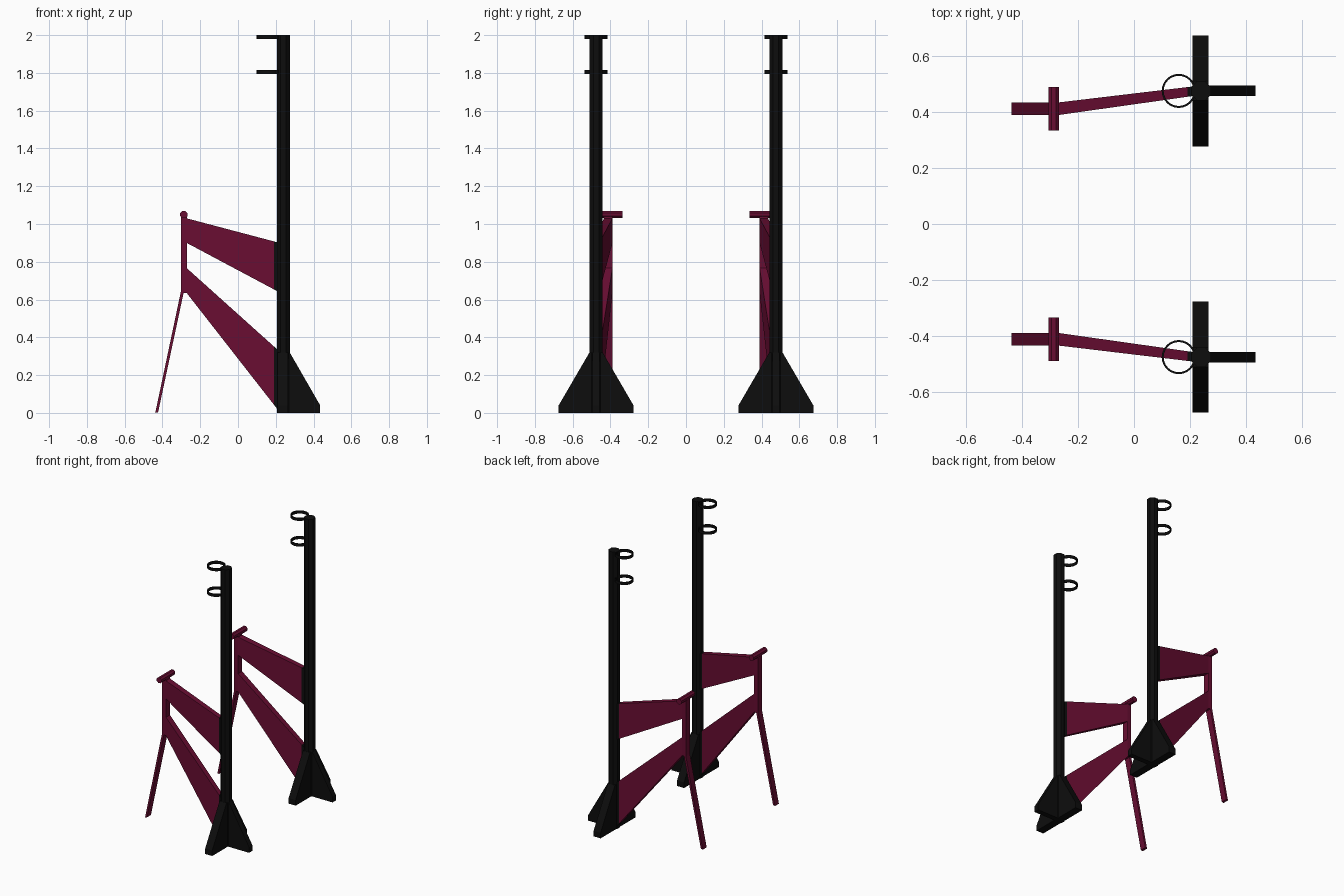
import bpy, bmesh, math
from mathutils import Vector

cube = bpy.data.objects.get("Cube")
if cube:
    bpy.data.objects.remove(cube, do_unlink=True)


def material(name, color):
    m = bpy.data.materials.new(name)
    m.use_nodes = True
    m.diffuse_color = color
    m.node_tree.nodes["Principled BSDF"].inputs["Base Color"].default_value = color
    return m


BLACK = material("black", (0.004, 0.004, 0.004, 1))
MAROON = material("maroon", (0.14, 0.004, 0.032, 1))
POST_X, POST_Y, ARM_X, ARM_Y = 0.24, 0.476, -0.287, 0.412


def finish(name, bm, mat):
    bmesh.ops.recalc_face_normals(bm, faces=bm.faces)
    me = bpy.data.meshes.new(name)
    bm.to_mesh(me)
    bm.free()
    me.materials.append(mat)
    ob = bpy.data.objects.new(name, me)
    bpy.context.collection.objects.link(ob)
    return ob


def loft(name, rings, mat):
    """Skin matching closed outlines and cap both ends."""
    bm = bmesh.new()
    loops = [[bm.verts.new(p) for p in ring] for ring in rings]
    n = len(loops[0])
    for a, b in zip(loops, loops[1:]):
        for i in range(n):
            j = (i + 1) % n
            bm.faces.new((a[i], a[j], b[j], b[i]))
    bm.faces.new(loops[0])
    bm.faces.new(loops[-1])
    return finish(name, bm, mat)


def circle(center, u, v, radius, sides, turn=0.0):
    c, u, v = Vector(center), Vector(u), Vector(v)
    angles = [turn + math.tau * i / sides for i in range(sides)]
    return [c + radius * (math.cos(a) * u + math.sin(a) * v) for a in angles]


def panel(name, s, p, q, mat):
    """Tapered board between two (x, y, half thickness, low z, high z) ends."""
    rings = [[(x, s * (y - h), lo), (x, s * (y + h), lo),
              (x, s * (y + h), hi), (x, s * (y - h), hi)]
             for x, y, h, lo, hi in (p, q)]
    return loft(name, rings, mat)


def mix(p, q, t):
    return tuple(a + (b - a) * t for a, b in zip(p, q))


def ring(name, s, z):
    """Flat band ring fixed to the post."""
    sides = 24
    bm = bmesh.new()
    rows = [[bm.verts.new(v) for v in
             circle((POST_X - 0.08, s * POST_Y, z + dz), (1, 0, 0), (0, 1, 0), r, sides)]
            for r, dz in ((0.061, -0.01), (0.061, 0.01), (0.054, 0.01), (0.054, -0.01))]
    for k in range(4):
        a, b = rows[k], rows[(k + 1) % 4]
        for i in range(sides):
            j = (i + 1) % sides
            bm.faces.new((a[i], a[j], b[j], b[i]))
    ob = finish(name, bm, BLACK)
    for f in ob.data.polygons:
        f.use_smooth = abs(f.normal.z) < 0.5


for side, s in (("front", -1), ("back", 1)):
    y0 = s * POST_Y

    # Octagonal upright
    loft(side + "_upright", [circle((POST_X, y0, z), (1, 0, 0), (0, 1, 0), 0.0375, 8, math.pi / 8)
                             for z in (0, 2)], BLACK)

    # Base fins: one wide across, one pointing outward
    wide = [(-0.198, 0), (0.198, 0), (0.198, 0.04), (0.035, 0.32), (-0.035, 0.32), (-0.198, 0.04)]
    loft(side + "_wide_foot", [[(x, y0 + d, z) for d, z in wide] for x in (0.21, 0.266)], BLACK)
    fin = [(0, 0), (0.195, 0), (0.195, 0.04), (0.034, 0.32), (0, 0.32)]
    loft(side + "_side_foot", [[(POST_X + d, y0 + t, z) for d, z in fin] for t in (-0.019, 0.019)], BLACK)

    # Two tapered boards, each ending in a black sleeve at the upright
    for label, near, far in (
            ("upper", (-0.272, 0.412, 0.0225, 0.9, 1.03), (0.22, 0.476, 0.017, 0.638, 0.9)),
            ("lower", (-0.272, 0.412, 0.0225, 0.635, 0.767), (0.22, 0.476, 0.017, 0.005, 0.325))):
        cut = mix(near, far, 0.94)
        panel(f"{side}_{label}_board", s, near, cut, MAROON)
        panel(f"{side}_{label}_sleeve", s, cut, far, BLACK)

    # Short vertical bar, slanted leg and round cross handle
    panel(side + "_short_bar", s, (-0.303, ARM_Y, 0.0225, 0.635, 1.04),
          (-0.271, ARM_Y, 0.0225, 0.635, 1.04), MAROON)
    leg = [(-0.303, 0.64), (-0.287, 0.64), (-0.423, 0.003), (-0.438, 0)]
    loft(side + "_slanted_leg", [[(x, s * ARM_Y + t, z) for x, z in leg]
                                 for t in (-0.0225, 0.0225)], MAROON)
    loft(side + "_cross_handle", [circle((ARM_X, s * y, 1.05), (1, 0, 0), (0, 0, 1), 0.021, 8, math.pi / 8)
                                  for y in (0.335, 0.49)], MAROON)

    # Hanging rings
    ring(side + "_top_ring", s, 1.99)
    ring(side + "_lower_ring", s, 1.805)
